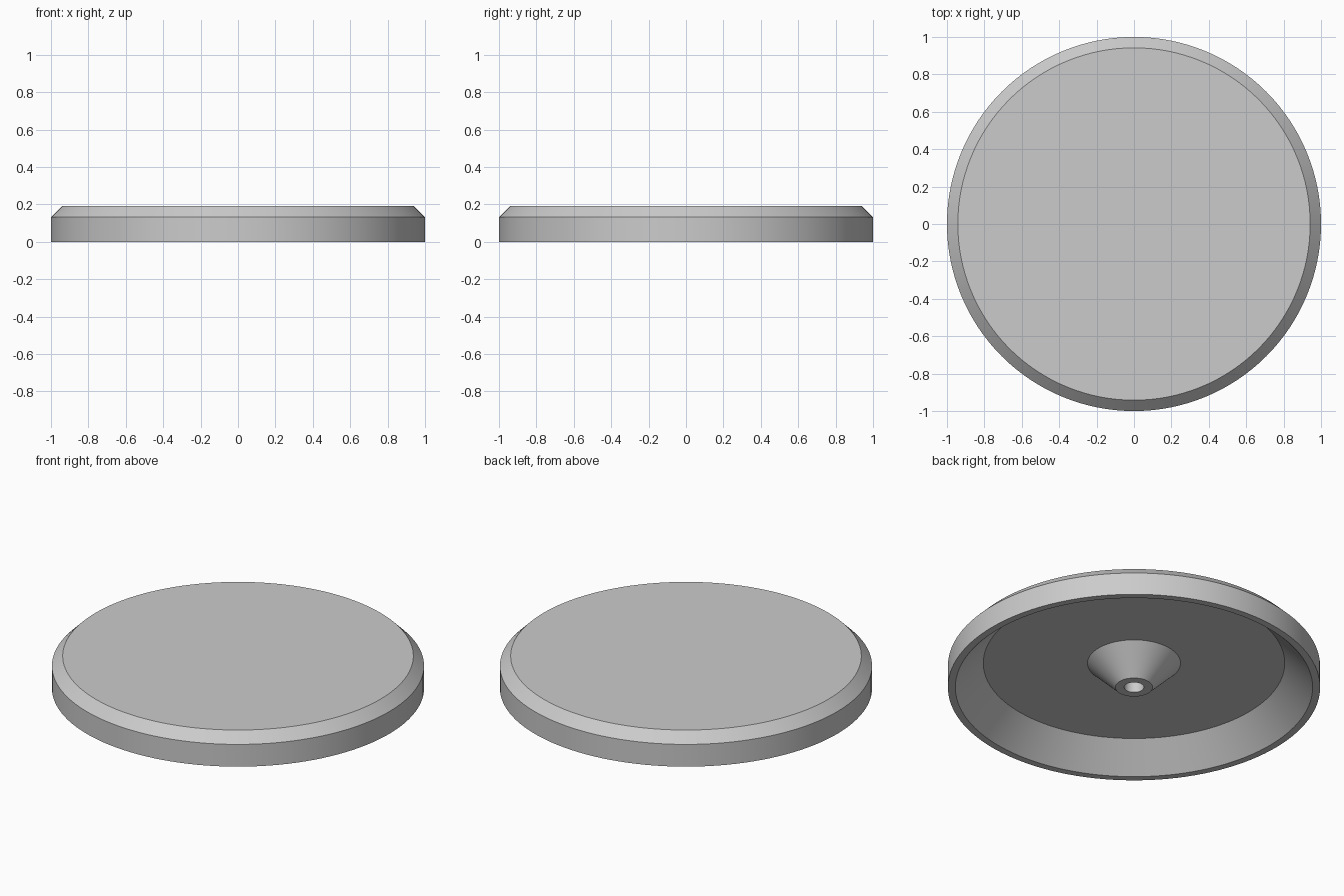
import bpy
import math

if "Cube" in bpy.data.objects:
    bpy.data.objects.remove(bpy.data.objects["Cube"], do_unlink=True)

# Single plain grey
grey = bpy.data.materials.new("light_grey")
grey.use_nodes = True
colour = (0.6, 0.6, 0.6, 1)
grey.diffuse_color = colour
grey.node_tree.nodes["Principled BSDF"].inputs["Base Color"].default_value = colour


def lathe(name, profile, sides=128):
    """Revolve a closed (radius, z) profile about z; radius 0 becomes a pole."""
    verts, faces, rings = [], [], []
    for r, z in profile:
        start = len(verts)
        count = sides if r > 0 else 1
        for i in range(count):
            a = 2 * math.pi * i / sides
            verts.append((r * math.cos(a), r * math.sin(a), z))
        rings.append([start + i % count for i in range(sides)])
    for low, high in zip(rings, rings[1:]):
        for i in range(sides):
            j = (i + 1) % sides
            quad = [low[i], low[j], high[j], high[i]]
            faces.append(list(dict.fromkeys(quad)))
    mesh = bpy.data.meshes.new(name)
    mesh.from_pydata(verts, [], faces)
    mesh.materials.append(grey)
    obj = bpy.data.objects.new(name, mesh)
    bpy.context.collection.objects.link(obj)
    bpy.ops.object.select_all(action="DESELECT")
    obj.select_set(True)
    bpy.context.view_layer.objects.active = obj
    bpy.ops.object.shade_smooth_by_angle(angle=math.radians(30))
    return obj


# Disc cap: bored central boss, hollow underside, thin rim, chamfered top
lathe("disc_cap", [
    (0, 0.1), (0.053, 0.1), (0.053, 0),      # blind hole in the boss
    (0.1, 0), (0.25, 0.15),                  # conical boss
    (0.81, 0.15), (0.96, 0),                 # recess floor and sloping wall
    (1, 0), (1, 0.132),                      # rim and outer wall
    (0.942, 0.19), (0, 0.19),                # chamfer and flat top
])
